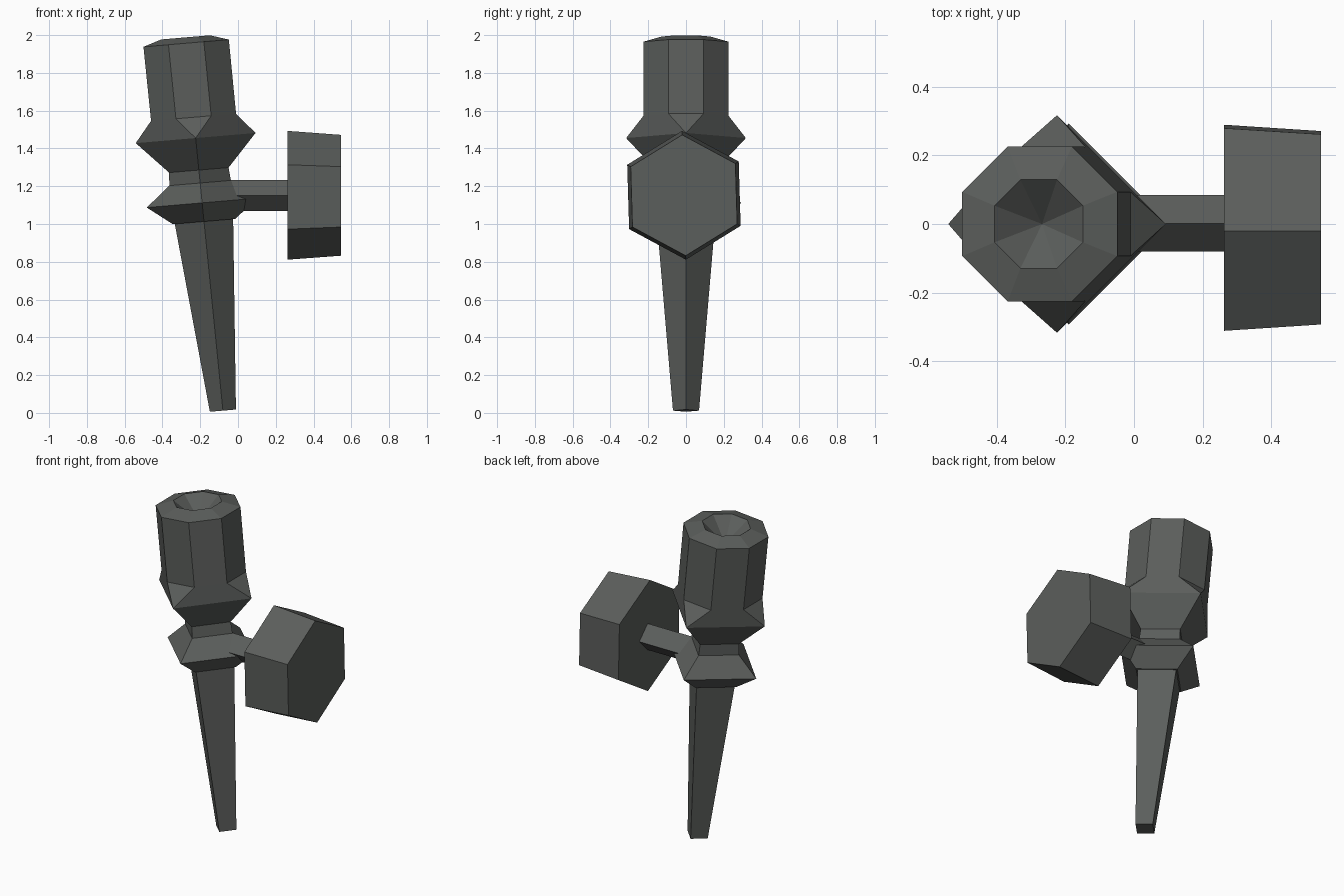
import bpy, bmesh, math
from mathutils import Matrix

if "Cube" in bpy.data.objects:
    bpy.data.objects.remove(bpy.data.objects["Cube"])

iron = bpy.data.materials.new("dark iron")
iron.diffuse_color = (0.105, 0.112, 0.106, 1)
iron.use_nodes = True
iron.node_tree.nodes["Principled BSDF"].inputs["Base Color"].default_value = iron.diffuse_color


def finish(name, bm):
    bmesh.ops.recalc_face_normals(bm, faces=bm.faces)
    mesh = bpy.data.meshes.new(name)
    bm.to_mesh(mesh)
    bm.free()
    mesh.materials.append(iron)
    ob = bpy.data.objects.new(name, mesh)
    bpy.context.collection.objects.link(ob)
    return ob


def section(bm, z, r, n):
    """Tilted polygon ring on the leaning torch axis; squares are corner-on, octagons flat-on."""
    cx = -0.08 - 0.1 * (z - 0.012)
    start = math.pi / 8 if n == 8 else 0
    ring = []
    for k in range(n):
        a = start + 2 * math.pi * k / n
        x, y = r * math.cos(a), r * math.sin(a)
        ring.append(bm.verts.new((cx + x, y, z + 0.085 * x)))
    return ring


def bridge(bm, a, b):
    n = len(a)
    for i in range(n):
        j = (i + 1) % n
        bm.faces.new((a[i], a[j], b[j], b[i]))


def lathe(name, profile, n):
    bm = bmesh.new()
    rings = [section(bm, z, r, n) for z, r in profile]
    for a, b in zip(rings, rings[1:]):
        bridge(bm, a, b)
    bm.faces.new(rings[0])
    bm.faces.new(rings[-1])
    return finish(name, bm)


# tapered handle, and the collar ring with its neck
lathe("handle", [(0.012, 0.069), (1.02, 0.155)], 4)
lathe("ring", [(1.013, 0.165), (1.112, 0.293), (1.217, 0.163), (1.29, 0.157)], 4)

# cup: square collar blending into an octagon, with a conical hollow in the top
bm = bmesh.new()
neck = section(bm, 1.285, 0.157, 4)
collar = section(bm, 1.455, 0.317, 4)
R = 1 / math.cos(math.pi / 8)
base, brim, lip = (section(bm, z, a * R, 8) for z, a in
                   ((1.565, 0.225), (1.957, 0.226), (1.988, 0.129)))
bm.faces.new(neck)
bridge(bm, neck, collar)
for k in range(4):
    bm.faces.new((collar[k], base[2 * k], base[2 * k - 1]))
    bm.faces.new((collar[k], collar[(k + 1) % 4], base[(2 * k + 1) % 8], base[2 * k]))
bridge(bm, base, brim)
bridge(bm, brim, lip)
apex = bm.verts.new((-0.268, 0, 1.87))
for i in range(8):
    bm.faces.new((lip[i], lip[(i + 1) % 8], apex))
finish("cup", bm)


def prism_x(name, n, r0, r1, x0, x1, y, z, roll=0):
    """Prism lying along x with a corner pointing up."""
    bm = bmesh.new()
    rings = []
    for x, r in ((x0, r0), (x1, r1)):
        angles = [roll + math.pi / 2 + 2 * math.pi * k / n for k in range(n)]
        rings.append([bm.verts.new((x, y + r * math.cos(a), z + r * math.sin(a)))
                      for a in angles])
    bridge(bm, *rings)
    for ring in rings:
        bm.faces.new(ring)
    return finish(name, bm)


# wall bracket
prism_x("bracket_arm", 4, 0.082, 0.082, -0.15, 0.27, 0.002, 1.15)
prism_x("wall_mount", 6, 0.341, 0.32, 0.262, 0.545, -0.011, 1.152, math.radians(1.7))
